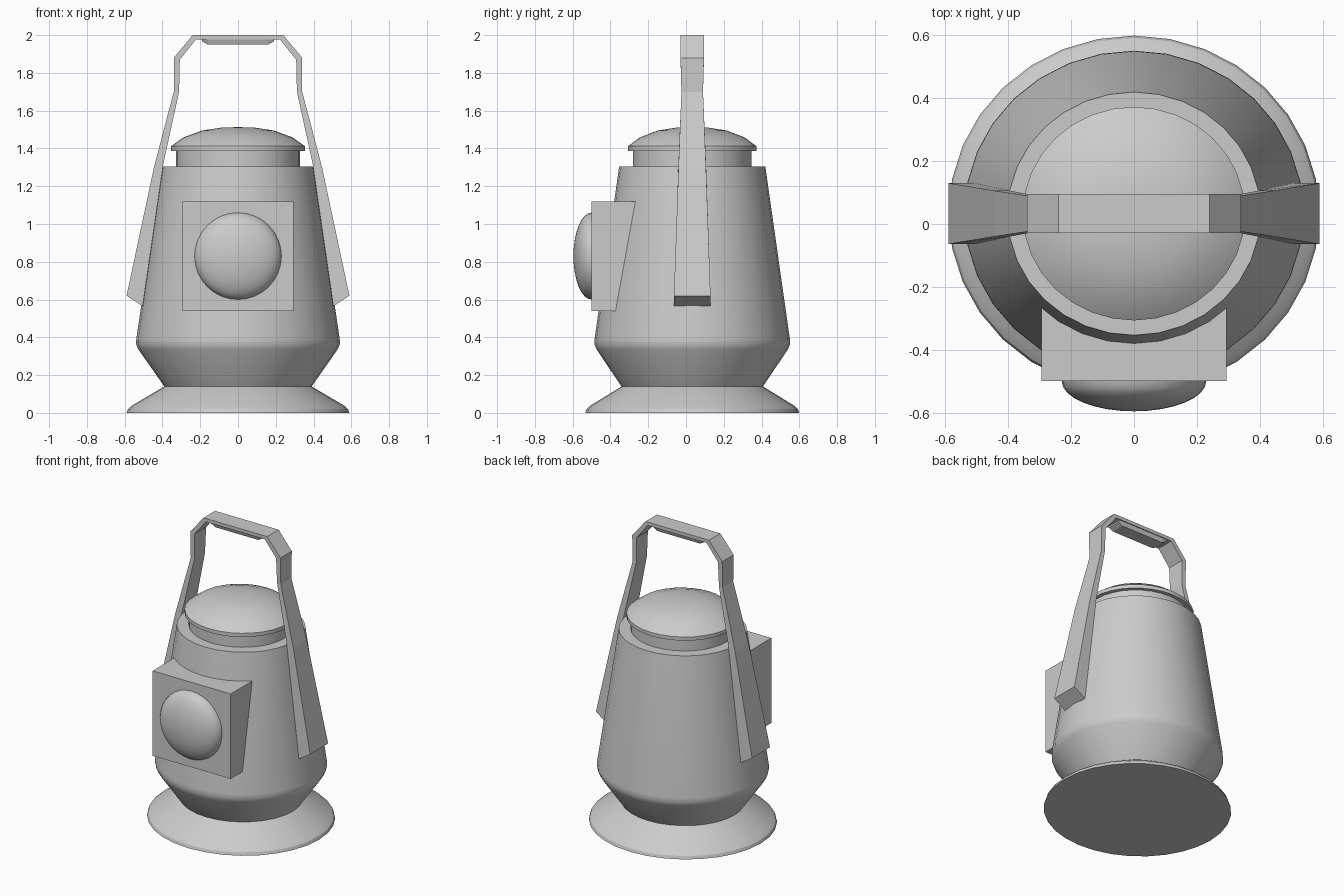
import bpy, bmesh, math

if "Cube" in bpy.data.objects:
    bpy.data.objects.remove(bpy.data.objects["Cube"])

CY = 0.033      # y of the lantern axis
YS = 0.96       # slight flattening of the round parts


def add_object(name, bm, smooth=True):
    bmesh.ops.remove_doubles(bm, verts=bm.verts, dist=1e-5)
    bmesh.ops.recalc_face_normals(bm, faces=bm.faces)
    mesh = bpy.data.meshes.new(name)
    bm.to_mesh(mesh)
    bm.free()
    ob = bpy.data.objects.new(name, mesh)
    bpy.context.collection.objects.link(ob)
    if smooth:
        bpy.ops.object.select_all(action='DESELECT')
        ob.select_set(True)
        bpy.context.view_layer.objects.active = ob
        bpy.ops.object.shade_smooth_by_angle(angle=math.radians(28))
    return ob


def lathe(name, profile, steps=32):
    bm = bmesh.new()
    vs = [bm.verts.new((r, 0, z)) for r, z in profile]
    es = [bm.edges.new(p) for p in zip(vs, vs[1:])]
    bmesh.ops.spin(bm, geom=vs + es, cent=(0, 0, 0), axis=(0, 0, 1),
                   angle=math.tau, steps=steps)
    for v in bm.verts:
        v.co.y = v.co.y * YS + CY
    return add_object(name, bm)


def loft(name, rings):
    """Bridge a row of four-cornered sections and cap both ends."""
    bm = bmesh.new()
    rows = [[bm.verts.new(p) for p in ring] for ring in rings]
    for a, b in zip(rows, rows[1:]):
        for i in range(4):
            j = (i + 1) % 4
            bm.faces.new((a[i], a[j], b[j], b[i]))
    bm.faces.new(rows[0])
    bm.faces.new(rows[-1])
    return add_object(name, bm, smooth=False)


# Flared foot, tapered body, and capped neck
lathe("base", [(0, 0), (0.59, 0), (0.583, 0.02), (0.56, 0.04), (0.39, 0.14)])
lathe("body", [(0.39, 0.14), (0.527, 0.335), (0.54, 0.365), (0.538, 0.395),
               (0.403, 1.305), (0.328, 1.305)])
lathe("lid", [(0.328, 1.305), (0.328, 1.387), (0.354, 1.387), (0.354, 1.412),
              (0.29, 1.458), (0.19, 1.495), (0.09, 1.51), (0, 1.513)])

# Carrying handle: outer x,z, inner x,z, half width; bottom to top, mirrored
half = [(0.59, 0.62, 0.505, 0.565, 0.097),
        (0.445, 1.30, 0.395, 1.32, 0.073),
        (0.34, 1.70, 0.312, 1.70, 0.057),
        (0.34, 1.88, 0.308, 1.87, 0.062),
        (0.24, 2.0, 0.222, 1.977, 0.062)]


def section(s, side):
    xo, zo, xi, zi, w = s
    return [(side * xo, CY - w, zo), (side * xo, CY + w, zo),
            (side * xi, CY + w, zi), (side * xi, CY - w, zi)]


loft("handle", [section(s, 1) for s in half] + [section(s, -1) for s in half[::-1]])

# Grip pad under the handle bar
loft("handle_grip", [[(x, CY - w, 1.98), (x, CY + w, 1.98),
                      (x, CY + w * 0.8, z), (x, CY - w * 0.8, z)]
                     for x, w, z in ((-0.19, 0.057, 1.966), (-0.16, 0.057, 1.95),
                                     (0.16, 0.057, 1.95), (0.19, 0.057, 1.966))])

# Lamp housing with sloped back meeting the body
hx = 0.295
loft("lamp_housing", [[(-hx, y0, 0.54), (hx, y0, 0.54), (hx, y1, 1.12), (-hx, y1, 1.12)]
                      for y0, y1 in ((-0.5, -0.5), (-0.373, -0.268))])

# Domed lens
bm = bmesh.new()
prof = [(0.23 * math.cos(t), 0.096 * math.sin(t))
        for t in [math.pi / 2 * i / 8 for i in range(9)]]
vs = [bm.verts.new((r, -0.5 - d, 0)) for r, d in prof]
es = [bm.edges.new(p) for p in zip(vs, vs[1:])]
bmesh.ops.spin(bm, geom=vs + es, cent=(0, 0, 0), axis=(0, 1, 0), angle=math.tau, steps=32)
for v in bm.verts:
    v.co.z += 0.83
lens = add_object("lens", bm)
# open shell: make sure the dome faces forward
if sum(p.normal.y for p in lens.data.polygons) > 0:
    lens.data.flip_normals()
